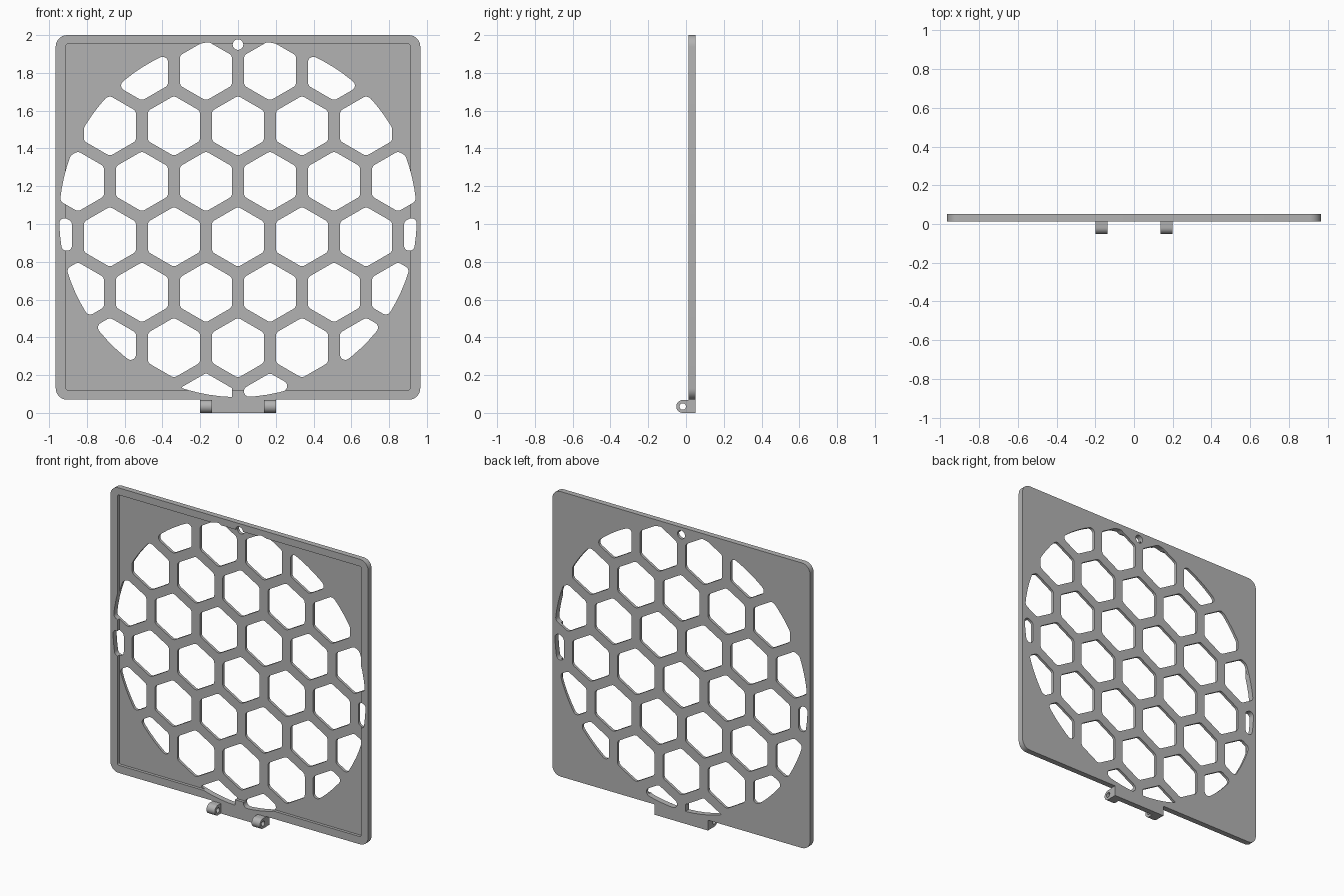
import bpy, bmesh, math
from mathutils import Vector

if "Cube" in bpy.data.objects:
    bpy.data.objects.remove(bpy.data.objects["Cube"], do_unlink=True)

grey = bpy.data.materials.new("plain_grey")
grey.use_nodes = True
grey.diffuse_color = (0.45, 0.45, 0.45, 1)
grey.node_tree.nodes["Principled BSDF"].inputs["Base Color"].default_value = (0.45, 0.45, 0.45, 1)

FRONT, BACK = 0.0135, 0.0515
RECESS_FLOOR = 0.033


def circle(cx, cy, r, n=32):
    return [Vector((cx + r * math.cos(math.tau * i / n),
                    cy + r * math.sin(math.tau * i / n))) for i in range(n)]


def clip(points, normal, limit):
    """Keep the part of a convex outline where normal . p <= limit."""
    out = []
    for i, p in enumerate(points):
        q = points[(i + 1) % len(points)]
        dp, dq = normal.dot(p) - limit, normal.dot(q) - limit
        if dp <= 0:
            out.append(p)
        if dp * dq < 0:
            out.append(p.lerp(q, dp / (dp - dq)))
    return out


def grow(points, r):
    """Offset a counter-clockwise convex outline outward with round corners."""
    pts = [p for i, p in enumerate(points) if (p - points[i - 1]).length > 1e-4]
    out = []
    for i, p in enumerate(pts):
        a, b = p - pts[i - 1], pts[(i + 1) % len(pts)] - p
        start = math.atan2(a.y, a.x) - math.pi / 2
        turn = (math.atan2(b.y, b.x) - math.pi / 2 - start) % math.tau
        steps = max(1, math.ceil(turn / 0.25))
        for k in range(steps + 1):
            t = start + turn * k / steps
            out.append(p + Vector((math.cos(t), math.sin(t))) * r)
    return [p for i, p in enumerate(out) if (p - out[i - 1]).length > 1e-4]


def rounded_box(x, z0, z1, r):
    return grow([Vector(c) for c in ((-x + r, z0 + r), (x - r, z0 + r),
                                     (x - r, z1 - r), (-x + r, z1 - r))], r)


def prism(name, outlines, place, a, b):
    """Extrude closed outlines between depths a and b."""
    bm = bmesh.new()
    for pts in outlines:
        lo = [bm.verts.new(place(p, a)) for p in pts]
        hi = [bm.verts.new(place(p, b)) for p in pts]
        bm.faces.new(lo)
        bm.faces.new(hi[::-1])
        for i in range(len(pts)):
            j = (i + 1) % len(pts)
            bm.faces.new((lo[j], lo[i], hi[i], hi[j]))
    bmesh.ops.recalc_face_normals(bm, faces=bm.faces)
    mesh = bpy.data.meshes.new(name)
    bm.to_mesh(mesh)
    bm.free()
    mesh.materials.append(grey)
    ob = bpy.data.objects.new(name, mesh)
    bpy.context.collection.objects.link(ob)
    return ob


def cut(ob, cutters):
    """Subtract the cutters, bake the result and drop the cutters."""
    for c in cutters:
        c.hide_render = True
        mod = ob.modifiers.new("cut", 'BOOLEAN')
        mod.operation, mod.solver, mod.object = 'DIFFERENCE', 'EXACT', c
    bpy.context.view_layer.update()
    graph = bpy.context.evaluated_depsgraph_get()
    mesh = bpy.data.meshes.new_from_object(ob.evaluated_get(graph))
    ob.modifiers.clear()
    ob.data = mesh
    for c in cutters:
        bpy.data.objects.remove(c, do_unlink=True)
    bpy.ops.object.select_all(action='DESELECT')
    ob.select_set(True)
    bpy.context.view_layer.objects.active = ob
    bpy.ops.object.shade_smooth_by_angle(angle=math.radians(30))


def along_y(p, d):
    return (p.x, d, p.y)


def along_x(p, d):
    return (d, p.x, p.y)


# Honeycomb openings, trimmed to a large circle
PITCH, APOTHEM = 0.339, 0.138
RING_Z, RING_R = 1.03, 0.946
openings = []
for row in range(-3, 4):
    z = 0.932 + row * PITCH * math.sqrt(3) / 2
    for col in range(-3, 4):
        x = (col + (0.5 if row % 2 else 0)) * PITCH
        r = 0.004 if row == -3 and x < 0 else 0.028
        size = (APOTHEM - r) / math.cos(math.pi / 6)
        cell = [Vector((x + size * math.cos(t), z + size * math.sin(t)))
                for t in (math.pi / 6 + k * math.pi / 3 for k in range(6))]
        for n in circle(0, 0, 1, 96):
            cell = clip(cell, n, RING_R - r + n.y * RING_Z)
        if len(cell) > 2:
            openings.append(grow(cell, r))
openings.append(circle(0, 1.95, 0.028))

# Panel with its hinge tab in one outline
outline = rounded_box(0.965, 0.07, 2.0, 0.06)
low_right = min(i for i, p in enumerate(outline) if p.x > 0)
tab = [Vector(c) for c in ((-0.2, 0.07), (-0.2, 0), (0.2, 0), (0.2, 0.07))]
outline = outline[:low_right] + tab + outline[low_right:]
panel = prism("panel", [outline], along_y, FRONT, BACK)
recess = prism("recess_cutter", [rounded_box(0.912, 0.122, 1.952, 0.01)],
               along_y, FRONT - 0.1, RECESS_FLOOR)
holes = prism("opening_cutter", openings, along_y, -0.2, 0.2)
cut(panel, [recess, holes])

# Hinge lugs with pin holes
AXIS_Y, AXIS_Z, LUG_R = -0.0175, 0.034, 0.034
profile = [Vector((FRONT, 0)), Vector((FRONT, 2 * LUG_R))]
for k in range(17):
    t = math.pi / 2 + math.pi * k / 16
    profile.append(Vector((AXIS_Y + LUG_R * math.cos(t), AXIS_Z + LUG_R * math.sin(t))))
for side, x in (("right", -0.2), ("left", 0.138)):
    lug = prism("hinge_lug_" + side, [profile], along_x, x, x + 0.062)
    pin = prism("pin_cutter", [circle(AXIS_Y, AXIS_Z, 0.017, 24)], along_x, x - 0.1, x + 0.2)
    cut(lug, [pin])
